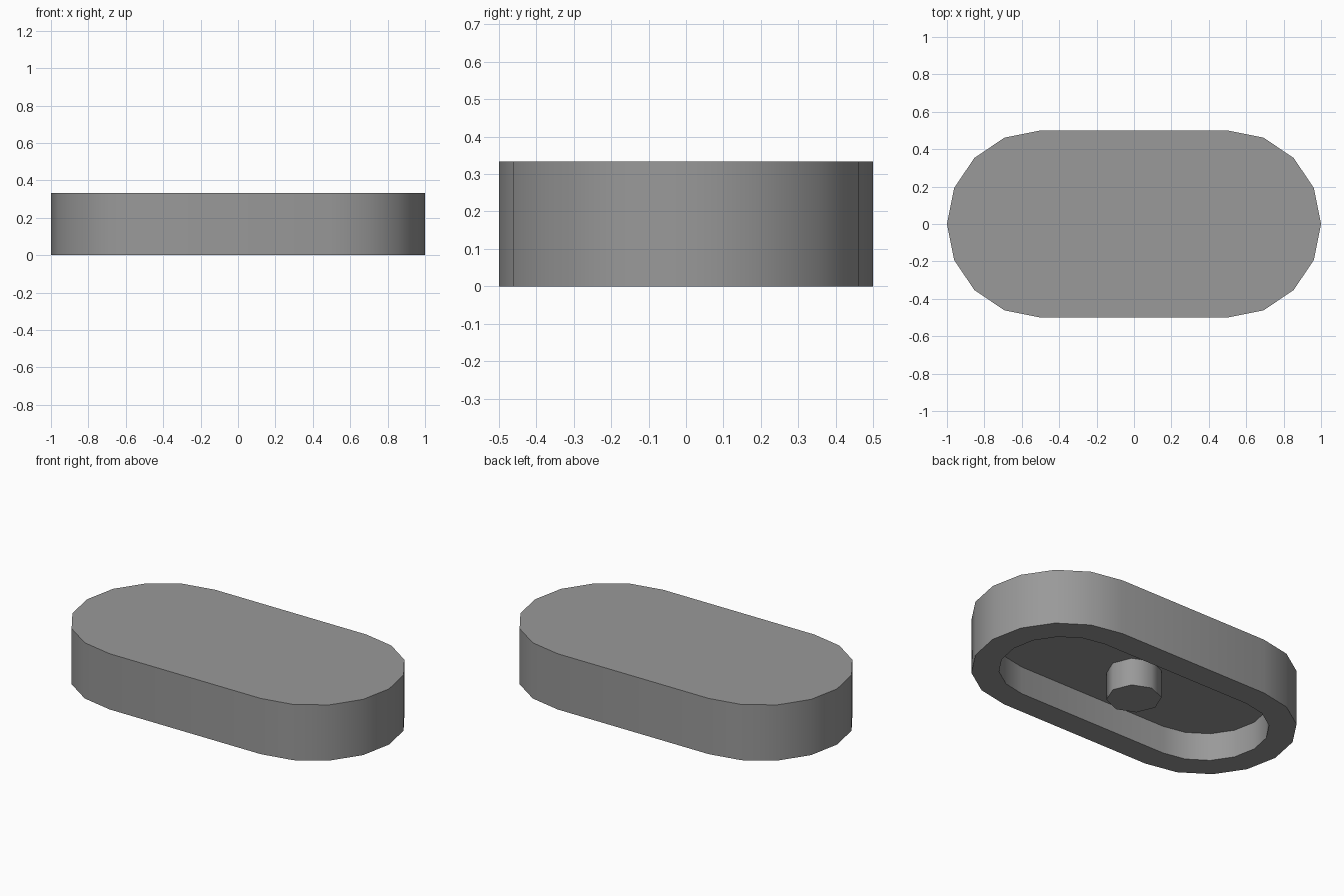
import bpy, bmesh
from math import radians, sin, cos

if "Cube" in bpy.data.objects:
    bpy.data.objects.remove(bpy.data.objects["Cube"])

HEIGHT = 1 / 3
FLOOR = HEIGHT / 2     # underside of the top plate

# Darker grey for all parts
grey = bpy.data.materials.new("dark_grey")
grey.diffuse_color = (0.32, 0.32, 0.32, 1)
grey.use_nodes = True
grey.node_tree.nodes["Principled BSDF"].inputs["Base Color"].default_value = grey.diffuse_color


def stadium(r, half=0.5, seg=8):
    """Round-ended outline: two half circles joined by straight sides."""
    pts = []
    for cx, start in ((half, -90), (-half, 90)):
        for i in range(seg + 1):
            a = radians(start + 180 * i / seg)
            pts.append((cx + r * cos(a), r * sin(a)))
    return pts


def circle(r, n):
    return [(r * cos(radians(360 * i / n)), r * sin(radians(360 * i / n))) for i in range(n)]


def loft(name, sections, cap_start, cap_end):
    """Join successive (outline, z) rings with quads, optionally capping the ends."""
    bm = bmesh.new()
    rings = [[bm.verts.new((x, y, z)) for x, y in pts] for pts, z in sections]
    for a, b in zip(rings, rings[1:]):
        n = len(a)
        for i in range(n):
            j = (i + 1) % n
            bm.faces.new((a[i], a[j], b[j], b[i]))
    if cap_start:
        bm.faces.new(rings[0][::-1])
    if cap_end:
        bm.faces.new(rings[-1])
    mesh = bpy.data.meshes.new(name)
    bm.to_mesh(mesh)
    bm.free()
    mesh.materials.append(grey)
    obj = bpy.data.objects.new(name, mesh)
    bpy.context.collection.objects.link(obj)
    bpy.ops.object.select_all(action='DESELECT')
    obj.select_set(True)
    bpy.context.view_layer.objects.active = obj
    bpy.ops.object.shade_smooth_by_angle(angle=radians(50))
    return obj


# Shell: cavity floor, inner wall, bottom rim, outer wall, flat top
outer, inner = stadium(0.5), stadium(0.35)
loft("tile_shell",
     [(inner, FLOOR), (inner, 0), (outer, 0), (outer, HEIGHT)], True, True)

# Eight-sided post hanging from the cavity floor, flush with the rim
post = circle(0.15, 8)
loft("underside_post", [(post, 0), (post, FLOOR)], True, False)
